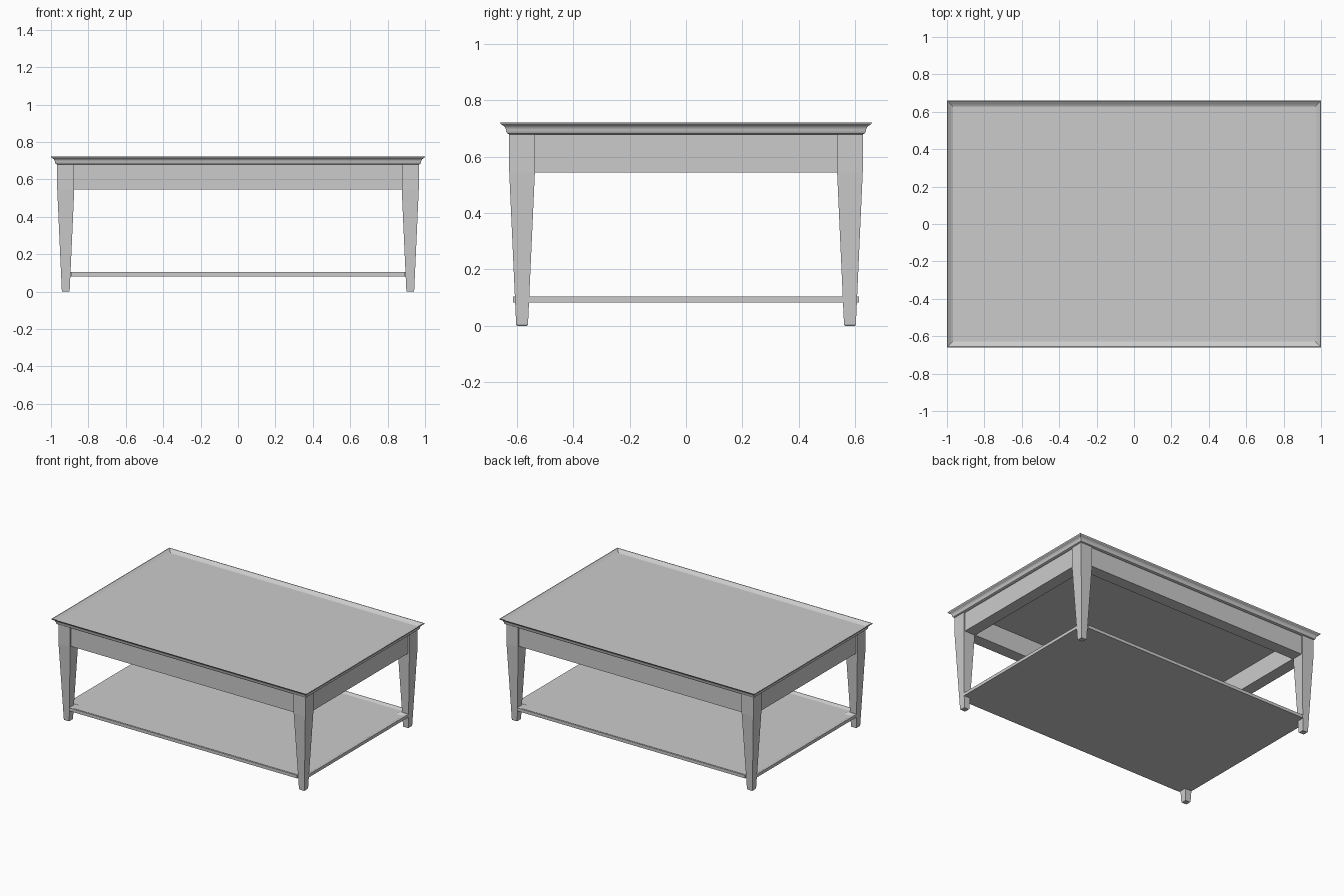
import bpy

if "Cube" in bpy.data.objects:
    bpy.data.objects.remove(bpy.data.objects["Cube"])


def loft(name, rings):
    """Bridge closed rings of equal size, capping both ends."""
    n = len(rings[0])
    verts = [p for ring in rings for p in ring]
    faces = [tuple(reversed(range(n))), tuple(range(len(verts) - n, len(verts)))]
    for r in range(len(rings) - 1):
        for i in range(n):
            a, b = r * n + i, r * n + (i + 1) % n
            faces.append((a, b, b + n, a + n))
    mesh = bpy.data.meshes.new(name)
    mesh.from_pydata(verts, [], faces)
    obj = bpy.data.objects.new(name, mesh)
    bpy.context.collection.objects.link(obj)
    return obj


def rect(hx, hy, z, cx=0, cy=0):
    return [(cx + sx * hx, cy + sy * hy, z)
            for sx, sy in ((-1, -1), (1, -1), (1, 1), (-1, 1))]


def notched(hx, hy, nx, ny, z):
    """Rectangle with its four corners cut out."""
    return [(-nx, -hy, z), (nx, -hy, z), (nx, -ny, z), (hx, -ny, z),
            (hx, ny, z), (nx, ny, z), (nx, hy, z), (-nx, hy, z),
            (-nx, ny, z), (-hx, ny, z), (-hx, -ny, z), (-nx, -ny, z)]


# Table top: moulded edge below, sloped lip into a recessed panel above
edge = [(0.032, 0.68), (0.025, 0.683), (0.022, 0.69), (0.020, 0.70),
        (0.016, 0.707), (0.008, 0.713), (0.003, 0.716), (0.0, 0.722),
        (0.004, 0.722), (0.022, 0.709), (0.032, 0.704)]
loft("table_top", [rect(1 - d, 0.66 - d, z) for d, z in edge])

# Tapered legs, square above the apron line
for sx, side in ((-1, "left"), (1, "right")):
    for sy, end in ((-1, "front"), (1, "back")):
        loft(f"{end}_{side}_leg",
             [rect(h, h, z, sx * 0.921, sy * 0.582)
              for h, z in ((0.018, 0), (0.021, 0.004), (0.0455, 0.545), (0.0455, 0.68))])

# Thick apron rails between the legs
for s, end, side in ((-1, "front", "left"), (1, "back", "right")):
    loft(f"{end}_apron", [rect(0.877, 0.042, z, 0, s * 0.576) for z in (0.545, 0.681)])
    loft(f"{side}_apron", [rect(0.042, 0.538, z, s * 0.915, 0) for z in (0.545, 0.681)])

# Lower shelf notched around the legs, with a shallow recess
shelf = [(0, 0.082), (0, 0.104), (0.012, 0.104), (0.03, 0.096)]
loft("lower_shelf", [notched(0.947 - d, 0.615 - d, 0.893 - d, 0.557 - d, z)
                     for d, z in shelf])
